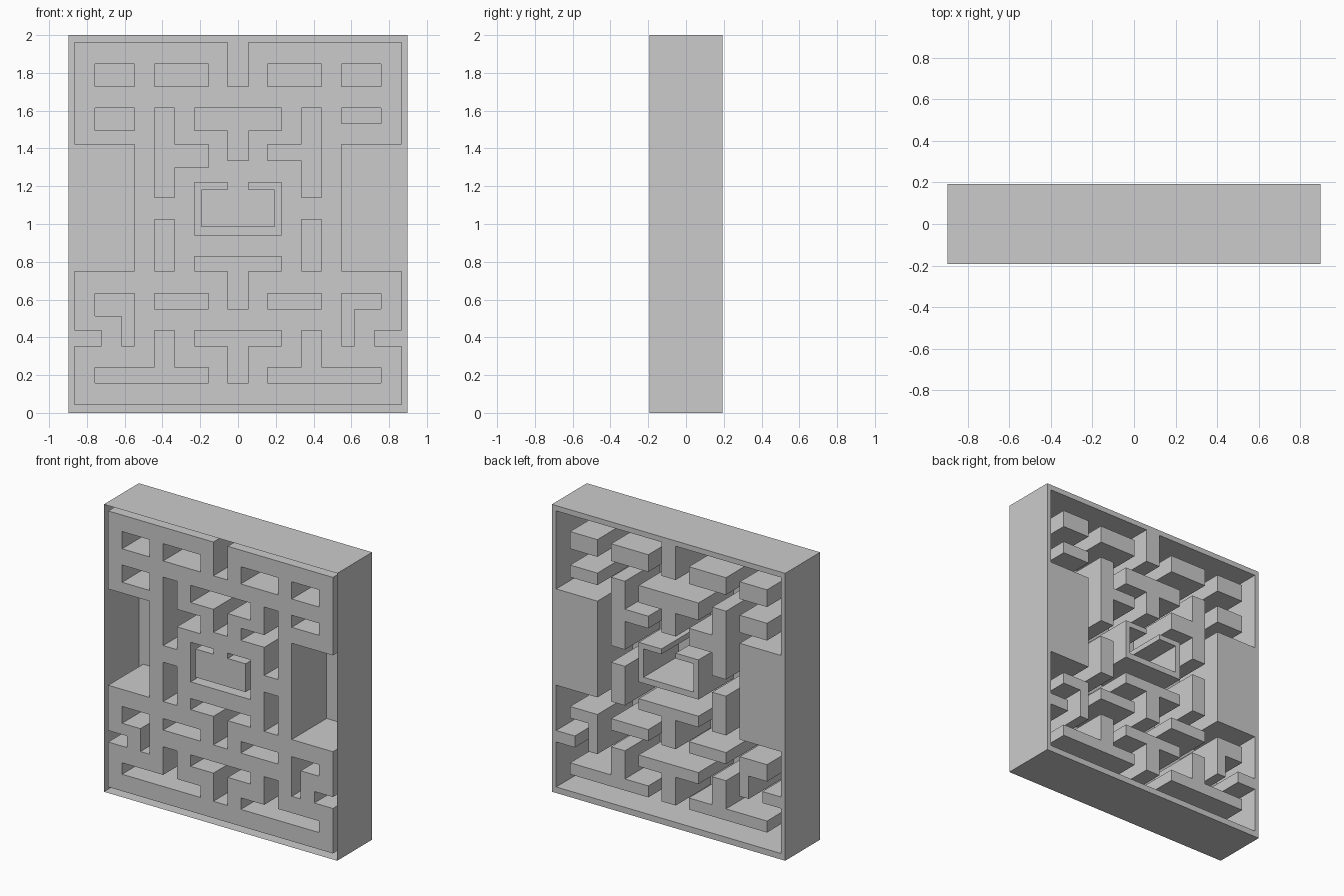
import bpy, bmesh

if "Cube" in bpy.data.objects:
    bpy.data.objects.remove(bpy.data.objects["Cube"])

W, H, D = 0.898, 2.0, 0.192   # half width, height, half depth


def both(x0, x1, z0, z1):
    """A wall rectangle and its mirror image."""
    return [(x0, x1, z0, z1), (-x1, -x0, z0, z1)]


def mid(x, z0, z1):
    """A wall rectangle centred on x = 0."""
    return [(-x, x, z0, z1)]


walls = []
# outer rim
walls += both(0.865, W, 0, H) + mid(W, 0, 0.042) + mid(W, 1.963, H)
# upper blocks and top divider
walls += both(0.548, 0.758, 1.728, 1.848) + both(0.156, 0.442, 1.728, 1.848)
walls += mid(0.055, 1.728, H)
walls += [(-0.758, -0.548, 1.495, 1.615), (0.548, 0.758, 1.531, 1.615)]
# sideways T walls (branches differ in thickness)
walls += both(0.336, 0.442, 1.139, 1.615)
walls += [(-0.336, -0.156, 1.298, 1.42), (0.156, 0.336, 1.335, 1.42)]
# side blocks joined to the rim
walls += both(0.548, W, 0.75, 1.42)
# central T walls
for top, base, foot in ((1.615, 1.495, 1.335), (0.827, 0.75, 0.551), (0.435, 0.355, 0.159)):
    walls += mid(0.23, base, top) + mid(0.055, foot, base)
# central chamber with a gap in its top
walls += both(0.193, 0.23, 0.943, 1.219) + mid(0.23, 0.943, 0.985)
walls += both(0.055, 0.23, 1.182, 1.219)
# lower posts and bars
walls += both(0.336, 0.442, 0.75, 1.023) + both(0.156, 0.442, 0.551, 0.631)
# lower hooks and rim stubs
walls += [(-0.758, -0.548, 0.514, 0.631), (0.548, 0.758, 0.551, 0.631)]
walls += both(0.548, 0.617, 0.355, 0.631) + both(0.722, W, 0.355, 0.435)
# bottom inverted T walls
walls += both(0.156, 0.758, 0.159, 0.239) + both(0.336, 0.442, 0.239, 0.435)

# grid lines through every wall edge
xs = sorted({round(v, 4) for r in walls for v in r[:2]})
zs = sorted({round(v, 4) for r in walls for v in r[2:]})
nx, nz = len(xs) - 1, len(zs) - 1


def is_wall(i, k):
    cx, cz = (xs[i] + xs[i + 1]) / 2, (zs[k] + zs[k + 1]) / 2
    return any(a < cx < b and c < cz < d for a, b, c, d in walls)


solid = {(i, k): is_wall(i, k) for i in range(nx) for k in range(nz)}

# folded sheet: corridor floor at the front, wall caps at the back, open hollow walls
bm = bmesh.new()
verts = {}


def vert(i, k, y):
    key = (i, k, y)
    if key not in verts:
        verts[key] = bm.verts.new((xs[i], y, zs[k]))
    return verts[key]


def side(a, b):
    bm.faces.new([vert(*a, -D), vert(*b, -D), vert(*b, D), vert(*a, D)])


for (i, k), wall in solid.items():
    y = D if wall else -D
    bm.faces.new([vert(i, k, y), vert(i, k + 1, y), vert(i + 1, k + 1, y), vert(i + 1, k, y)])
    if not wall:
        continue
    # wall sides wherever the neighbour is a corridor or the outside
    for di, dk, a, b in ((-1, 0, (i, k + 1), (i, k)), (1, 0, (i + 1, k), (i + 1, k + 1)),
                         (0, -1, (i, k), (i + 1, k)), (0, 1, (i + 1, k + 1), (i, k + 1))):
        if not solid.get((i + di, k + dk), False):
            side(a, b)

mesh = bpy.data.meshes.new("maze_tray")
bm.to_mesh(mesh)
bm.free()
bpy.context.collection.objects.link(bpy.data.objects.new("maze_tray", mesh))
